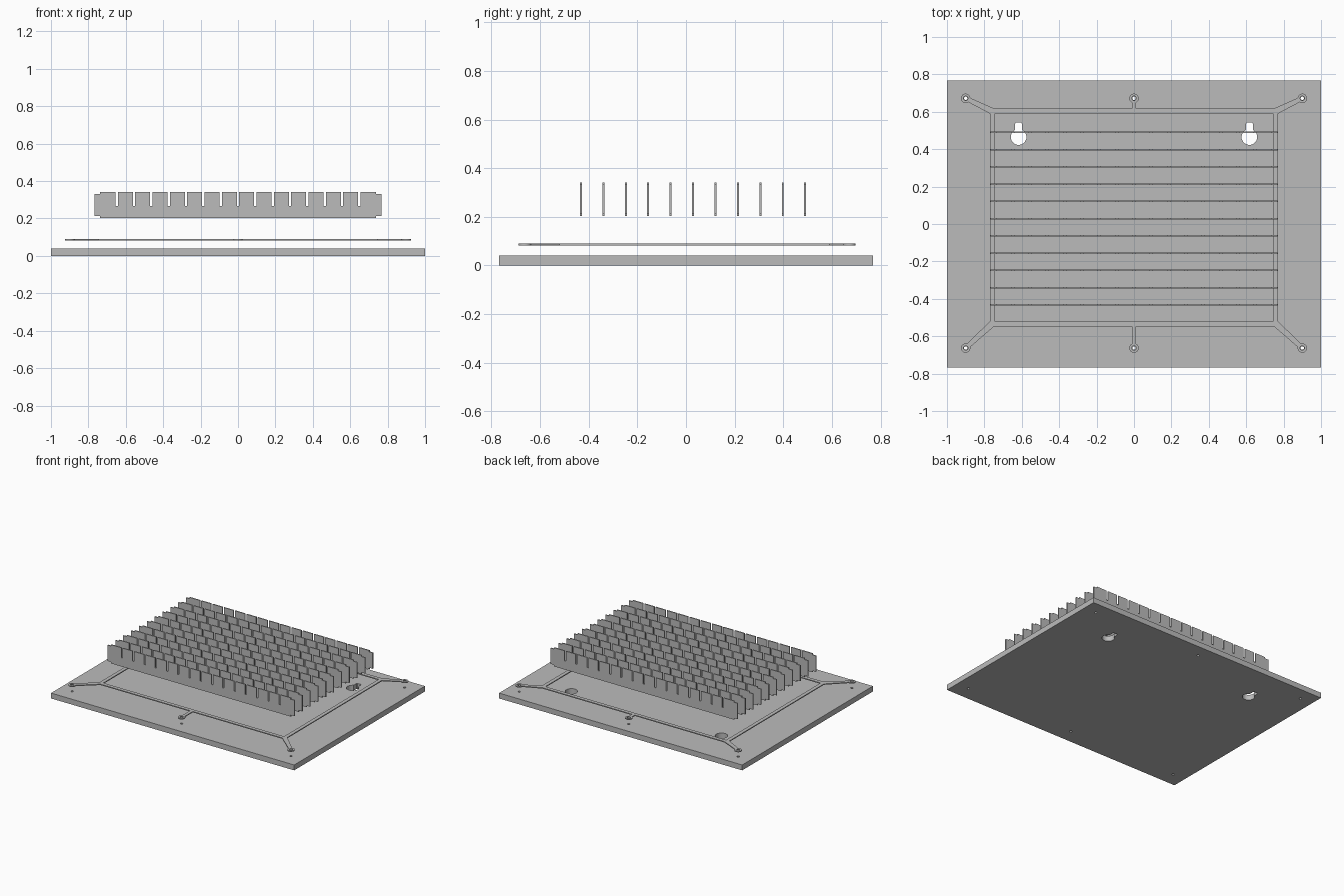
import bpy, bmesh, math

cube = bpy.data.objects.get("Cube")
if cube:
    bpy.data.objects.remove(cube, do_unlink=True)

grey = bpy.data.materials.new("plain grey")
grey.use_nodes = True
GREY = (0.5, 0.5, 0.5, 1)
grey.diffuse_color = GREY
grey.node_tree.nodes["Principled BSDF"].inputs["Base Color"].default_value = GREY


def arc(center, radius, start=0.0, end=2 * math.pi, steps=32):
    """Points on an arc, both ends included."""
    return [(center[0] + radius * math.cos(start + (end - start) * i / steps),
             center[1] + radius * math.sin(start + (end - start) * i / steps))
            for i in range(steps + 1)]


def circle(center, radius, steps=24):
    return arc(center, radius, steps=steps)[:-1]


def sheet(name, loops, thickness, location):
    """Flat part cut from an outline plus hole loops, centred on its thickness."""
    curve = bpy.data.curves.new(name, 'CURVE')
    curve.dimensions = '2D'
    curve.fill_mode = 'BOTH'
    curve.extrude = thickness / 2
    for loop in loops:
        spline = curve.splines.new('POLY')
        spline.points.add(len(loop) - 1)
        for point, (x, y) in zip(spline.points, loop):
            point.co = (x, y, 0, 1)
        spline.use_cyclic_u = True
    obj = bpy.data.objects.new(name, curve)
    bpy.context.collection.objects.link(obj)
    obj.location = location
    bpy.ops.object.select_all(action='DESELECT')
    obj.select_set(True)
    bpy.context.view_layer.objects.active = obj
    bpy.ops.object.convert(target='MESH')
    obj = bpy.context.object
    bm = bmesh.new()
    bm.from_mesh(obj.data)
    bmesh.ops.remove_doubles(bm, verts=bm.verts, dist=1e-5)
    bmesh.ops.recalc_face_normals(bm, faces=bm.faces)
    bm.to_mesh(obj.data)
    bm.free()
    obj.data.materials.clear()
    obj.data.materials.append(grey)
    bpy.ops.object.shade_smooth_by_angle(angle=math.radians(30))
    return obj


# Shared screw positions
TOP, BOTTOM, SIDE = 0.672, -0.663, 0.9
screws = [(x, y) for y in (BOTTOM, TOP) for x in (-SIDE, 0, SIDE)]


# Base plate with keyholes and screw holes
def keyhole(x):
    center, radius, half, top = (x, 0.465), 0.042, 0.019, 0.542
    gap = math.asin(half / radius)
    loop = arc(center, radius, math.pi / 2 + gap, 2.5 * math.pi - gap)
    c = 0.006
    return loop + [(x + half, top - c), (x + half - c, top),
                   (x - half + c, top), (x - half, top - c)]


W, D, H = 1.0, 0.768, 0.04
plate_outline = [(-W, -D), (W, -D), (W, D), (-W, D)]
sheet("base_plate",
      [plate_outline, keyhole(-0.617), keyhole(0.617)]
      + [circle(s, 0.009, 16) for s in screws],
      H, (0, 0, H / 2))


# Gasket frame with an eyelet on an arm at each screw
X, YT, YB, BAR = 0.77, 0.617, -0.547, 0.027


def eyelet(center, first, last):
    """Arm out from the frame edge, around the eyelet and back."""
    mid = ((first[0] + last[0]) / 2, (first[1] + last[1]) / 2)
    root = math.atan2(mid[1] - center[1], mid[0] - center[0])
    half = math.dist(first, last) / 2
    gap = math.asin(min(0.9, 0.0125 / 0.025 if half > 0.0125 else half / 0.025))
    return [first] + arc(center, 0.025, root + gap,
                         root + 2 * math.pi - gap, 24) + [last]


cx = X - 0.023
n = 0.0115
frame_outline = (
    eyelet((SIDE, BOTTOM), (cx, YB), (X, YB + BAR))
    + eyelet((SIDE, TOP), (X, YT - BAR), (cx, YT))
    + eyelet((0, TOP), (n, YT), (-n, YT))
    + eyelet((-SIDE, TOP), (-cx, YT), (-X, YT - BAR))
    + eyelet((-SIDE, BOTTOM), (-X, YB + BAR), (-cx, YB))
    + eyelet((0, BOTTOM), (-n, YB), (n, YB)))
ix, it, ib = X - BAR, YT - BAR, YB + BAR
frame_window = [(-ix, ib), (ix, ib), (ix, it), (-ix, it)]
sheet("gasket_frame",
      [frame_outline, frame_window] + [circle(s, 0.012) for s in screws],
      0.007, (0, 0, 0.086))


# Slotted fins with stepped ends
LOW, HIGH, SLOT = 0.203, 0.342, 0.268
body, tab = 0.739, 0.768
fin_outline = [(-body, LOW), (body, LOW), (body, 0.214), (tab, 0.214),
               (tab, 0.332), (body, 0.332), (body, HIGH)]
for i in range(7, -8, -1):
    x, h = i * 0.0927, 0.006
    fin_outline += [(x + h, HIGH), (x + h, SLOT), (x - h, SLOT), (x - h, HIGH)]
fin_outline += [(-body, HIGH), (-body, 0.332), (-tab, 0.332),
                (-tab, 0.214), (-body, 0.214)]

first_fin = sheet("fin_1", [fin_outline], 0.008, (0, -0.432, 0))
first_fin.rotation_euler.x = math.pi / 2
for i in range(1, 11):
    fin = first_fin.copy()
    fin.name = f"fin_{i + 1}"
    fin.location.y += i * 0.0922
    bpy.context.collection.objects.link(fin)
